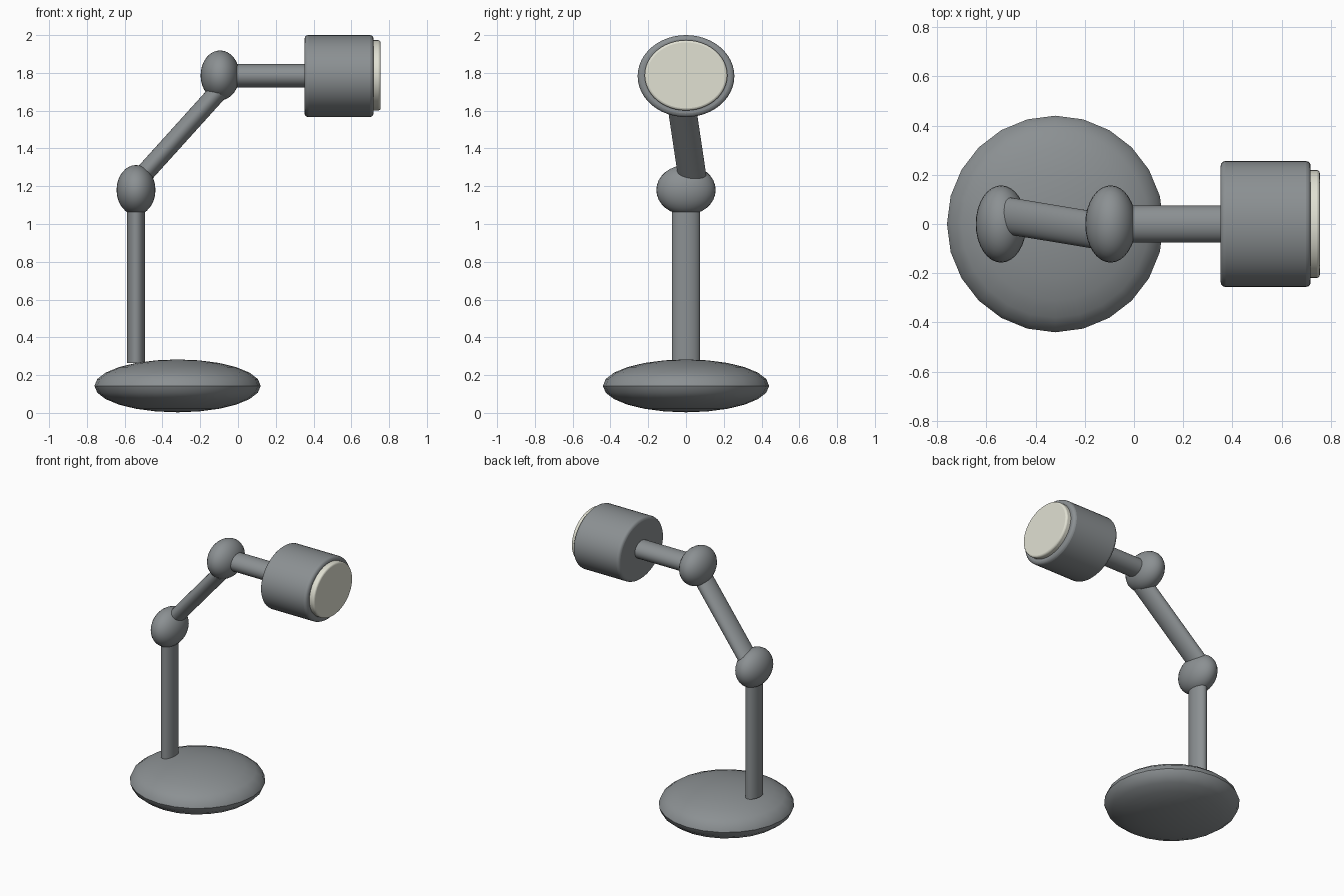
import bpy
import math
from mathutils import Vector, Matrix

cube = bpy.data.objects.get("Cube")
if cube:
    bpy.data.objects.remove(cube, do_unlink=True)


def make_material(name, colour):
    mat = bpy.data.materials.new(name)
    mat.use_nodes = True
    mat.diffuse_color = (*colour, 1)
    mat.node_tree.nodes["Principled BSDF"].inputs["Base Color"].default_value = (*colour, 1)
    return mat


grey = make_material("grey metal", (0.26, 0.28, 0.29))
cream = make_material("pale cream glass", (0.75, 0.75, 0.65))


def finish(name, mat):
    obj = bpy.context.object
    obj.name = name
    obj.data.materials.append(mat)
    bpy.ops.object.shade_smooth_by_angle(angle=math.radians(30))
    return obj


def ellipsoid(name, centre, radii, segments=32, rings=16):
    bpy.ops.mesh.primitive_uv_sphere_add(segments=segments, ring_count=rings)
    obj = bpy.context.object
    obj.data.transform(Matrix.Diagonal((*radii, 1)))
    obj.location = centre
    return finish(name, grey)


def oval_rod(name, start, end, half_y, half_side, mat=grey, bevel=0):
    """Elliptical cylinder from start to end, wide along y."""
    start, end = Vector(start), Vector(end)
    axis = (end - start).normalized()
    side = Vector((0, 1, 0)).cross(axis).normalized()
    wide = axis.cross(side)
    bpy.ops.mesh.primitive_cylinder_add(vertices=48, radius=1, depth=1)
    obj = bpy.context.object
    frame = Matrix((side, wide, axis)).transposed().to_4x4()
    size = Matrix.Diagonal((half_side, half_y, (end - start).length, 1))
    obj.data.transform(frame @ size)
    obj.location = (start + end) / 2
    finish(name, mat)
    if bevel:
        mod = obj.modifiers.new("rounded rim", 'BEVEL')
        mod.width = bevel
        mod.segments = 3
        mod.limit_method = 'ANGLE'
        mod.angle_limit = math.radians(40)
    return obj


# Base and upright post
ellipsoid("base", (-0.32, 0, 0.143), (0.44, 0.44, 0.14), 24, 12)
oval_rod("post", (-0.54, 0, 0.265), (-0.54, 0, 1.15), 0.075, 0.047)

# Ball joints
for name, x, z in (("lower_joint", -0.54, 1.18), ("upper_joint", -0.095, 1.787)):
    ellipsoid(name, (x, 0, z), (0.103, 0.157, 0.132))

# Slanted arm and neck
oval_rod("slanted_arm", (-0.54, 0.038, 1.218), (-0.10, -0.035, 1.705), 0.075, 0.05)
oval_rod("neck", (-0.06, 0, 1.785), (0.37, 0, 1.785), 0.075, 0.062)

# Lamp head and lens
oval_rod("lamp_head", (0.352, 0, 1.783), (0.718, 0, 1.783), 0.256, 0.217, grey, 0.02)
oval_rod("lens", (0.705, 0, 1.787), (0.755, 0, 1.787), 0.219, 0.186, cream, 0.012)
